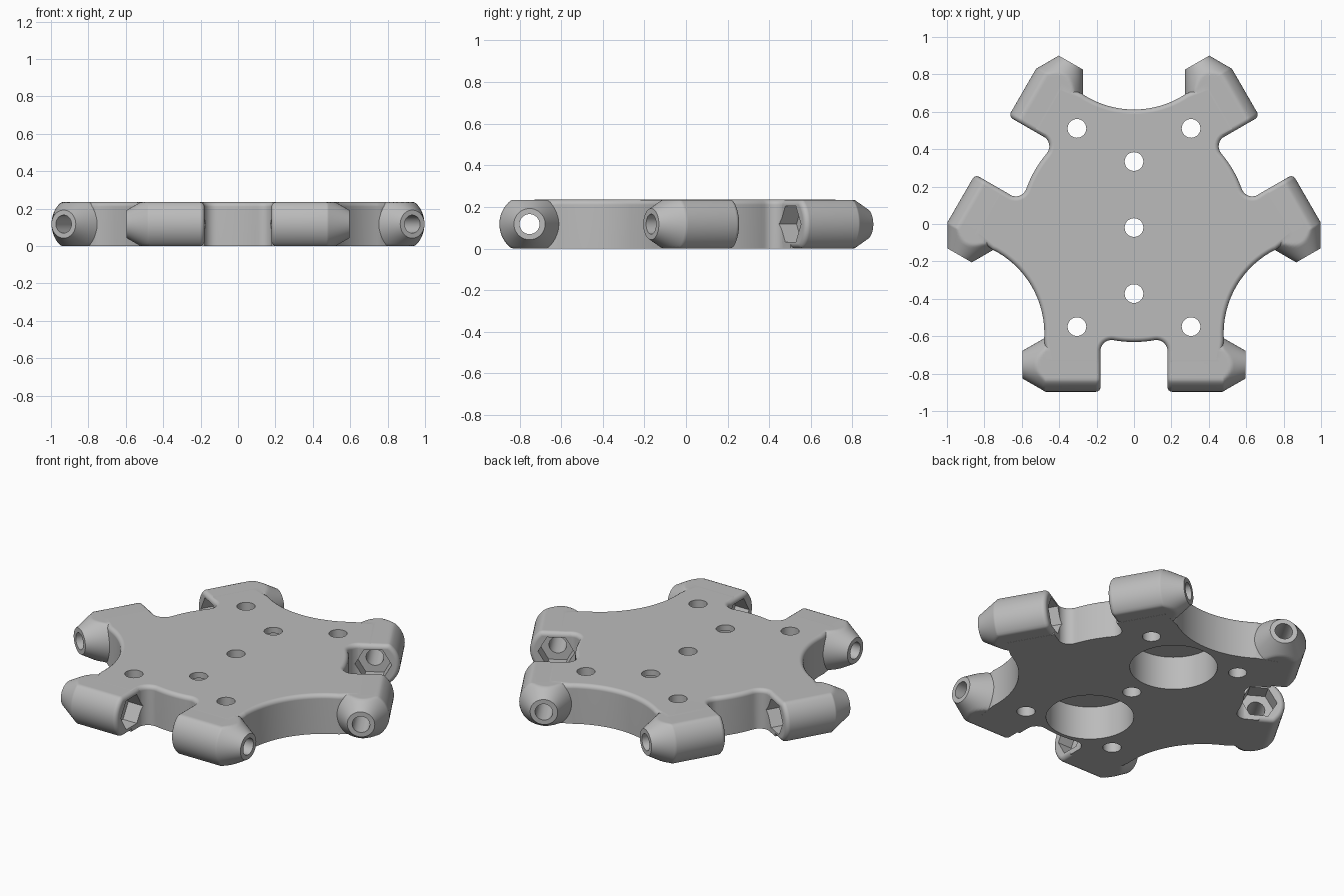
import bpy, bmesh
from math import sin, cos, pi, radians, atan2, sqrt, hypot
from mathutils import Matrix

if "Cube" in bpy.data.objects:
    bpy.data.objects.remove(bpy.data.objects["Cube"])

HALF = 0.1175          # half thickness of the plate
AXIS = 0.733           # barrel axis distance from the centre
DISC = 0.612           # plate radius inside the notches
NOTCH = 0.18           # half width of the notches
WORLD = Matrix.Translation((0, -0.019, HALF))
UPRIGHT = Matrix.Rotation(radians(-90), 4, 'Y')

grey = bpy.data.materials.new("light grey plastic")
grey.use_nodes = True
colour = (0.5, 0.5, 0.5, 1)
grey.diffuse_color = colour
grey.node_tree.nodes["Principled BSDF"].inputs["Base Color"].default_value = colour


def turn(deg):
    return Matrix.Rotation(radians(deg), 4, 'Z')


def finish(bm, name, matrix):
    bmesh.ops.recalc_face_normals(bm, faces=bm.faces)
    bm.transform(WORLD @ matrix)
    mesh = bpy.data.meshes.new(name)
    bm.to_mesh(mesh)
    bm.free()
    mesh.materials.append(grey)
    obj = bpy.data.objects.new(name, mesh)
    bpy.context.collection.objects.link(obj)
    return obj


def loft(name, rings, sides, matrix):
    """Rings of (x, radius, z limit) joined along the x axis."""
    bm = bmesh.new()
    loops = []
    for x, r, h in rings:
        angles = [2 * pi * i / sides for i in range(sides)]
        loops.append([bm.verts.new((x, r * cos(a), max(-h, min(h, r * sin(a)))))
                      for a in angles])
    for a, b in zip(loops, loops[1:]):
        for i in range(sides):
            j = (i + 1) % sides
            bm.faces.new((a[i], a[j], b[j], b[i]))
    bm.faces.new(loops[0])
    bm.faces.new(loops[-1])
    return finish(bm, name, matrix)


def prism(name, start, end, radius, sides, matrix):
    return loft(name, [(start, radius, 1), (end, radius, 1)], sides, matrix)


def combine(target, tool, operation):
    mod = target.modifiers.new("combine", 'BOOLEAN')
    mod.operation, mod.solver, mod.object = operation, 'EXACT', tool
    tool.hide_render = True
    with bpy.context.temp_override(object=target, active_object=target):
        bpy.ops.object.modifier_apply(modifier=mod.name)
    bpy.data.objects.remove(tool)


def arc(cx, cy, r, start, end, steps):
    angles = [start + (end - start) * i / steps for i in range(steps + 1)]
    return [(cx + r * cos(a), cy + r * sin(a)) for a in angles]


# Plate outline: half of one arm, mirrored and repeated three times
fillet = 0.06
fx = NOTCH - fillet
fy = -sqrt((DISC + fillet) ** 2 - fx ** 2)
scoop = 0.5
reach = 0.631 + scoop
half = arc(0, 0, DISC, -pi / 2, atan2(fy, fx), 6)
half += arc(fx, fy, fillet, atan2(-fy, -fx), 0, 8)[1:]
half += [(NOTCH, -AXIS), (0.46, -AXIS)]
half += arc(reach * cos(pi / 6), -reach * sin(pi / 6), scoop,
            radians(184), radians(150), 16)
sector = [(-x, y) for x, y in reversed(half[1:-1])] + half

bm = bmesh.new()
outline = []
for k in range(3):
    spin = turn(120 * k)
    for x, y in sector:
        outline.append(bm.verts.new(spin @ Matrix.Translation((x, y, -HALF)).translation))
base = bm.faces.new(outline)
top = bmesh.ops.extrude_face_region(bm, geom=[base], use_keep_orig=True)["geom"]
bmesh.ops.translate(bm, vec=(0, 0, 2 * HALF),
                    verts=[g for g in top if isinstance(g, bmesh.types.BMVert)])
rim = [e for e in bm.edges if all(v.co.z > 0 for v in e.verts)]
bmesh.ops.bevel(bm, geom=rim, offset=0.025, segments=4, profile=0.5, affect='EDGES')
plate = finish(bm, "joint_plate", Matrix())

# Barrels: flattened cylinders with a rounded inner end and a coned outer end
R, H, soft = 0.145, HALF - 0.0005, 0.025
rings = []
for k in range(5):
    a = pi / 2 * (1 - k / 4)
    inset = soft * (1 - cos(a))
    rings.append((NOTCH - 0.001 + soft * (1 - sin(a)), R - inset, H - inset))
for k in range(11):
    t = k / 10
    rings.append((0.473 + 0.122 * t, R - 0.07 * t, H))
for k in range(3):
    for side in (0, 180):
        place = turn(120 * k) @ Matrix.Translation((0, -AXIS, 0)) @ turn(side)
        combine(plate, loft("barrel", rings, 64, place), 'UNION')

# Bores through each barrel pair, with hexagonal nut pockets facing the notch
for k in range(3):
    place = turn(120 * k) @ Matrix.Translation((0, -AXIS, 0))
    combine(plate, prism("bore_cutter", -0.7, 0.7, 0.048, 32, place), 'DIFFERENCE')
    combine(plate, prism("nut_cutter", -0.27, 0.27, 0.1, 6, place), 'DIFFERENCE')

# Round recesses in the underside
for y in (-0.353, 0.353):
    place = Matrix.Translation((0, y, 0)) @ UPRIGHT
    combine(plate, prism("recess_cutter", -0.3, 0.0825, 0.238, 64, place), 'DIFFERENCE')

# Vertical screw holes
holes = [(0, 0), (0, 0.353), (0, -0.353)]
holes += [(sx * 0.305, sy * 0.53) for sx in (-1, 1) for sy in (-1, 1)]
for x, y in holes:
    place = Matrix.Translation((x, y, 0)) @ UPRIGHT
    combine(plate, prism("hole_cutter", -0.3, 0.3, 0.05, 32, place), 'DIFFERENCE')

# Smooth shading with crisp edges
bpy.ops.object.select_all(action='DESELECT')
plate.select_set(True)
bpy.context.view_layer.objects.active = plate
bpy.ops.object.shade_smooth_by_angle(angle=radians(30))
weighted = plate.modifiers.new("even_shading", 'WEIGHTED_NORMAL')
weighted.keep_sharp = True
